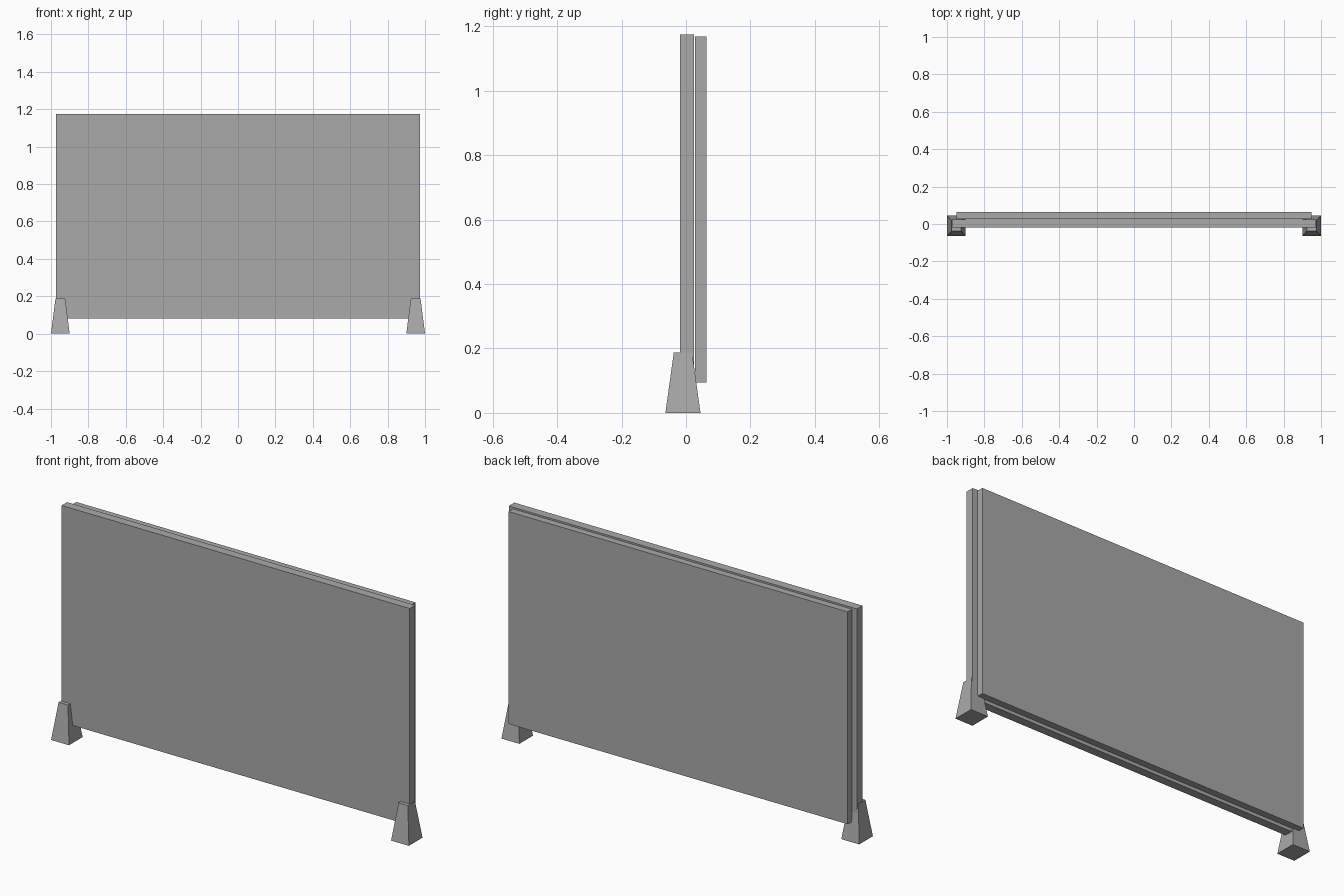
import bpy
import bmesh

default_cube = bpy.data.objects.get("Cube")
if default_cube:
    bpy.data.objects.remove(default_cube, do_unlink=True)

# Single flat grey
grey = bpy.data.materials.new("plain_grey")
grey.use_nodes = True
colour = (0.4, 0.4, 0.4, 1)
grey.diffuse_color = colour
grey.node_tree.nodes["Principled BSDF"].inputs["Base Color"].default_value = colour


def block(name, low, high, taper_x=0, taper_y=0):
    """Box between two corners; its top is inset by the tapers."""
    bm = bmesh.new()
    bmesh.ops.create_cube(bm, size=1)
    for v in bm.verts:
        inset = (taper_x, taper_y, 0) if v.co.z > 0 else (0, 0, 0)
        for i in range(3):
            side = 1 if v.co[i] > 0 else -1
            v.co[i] = (high[i] if side > 0 else low[i]) - side * inset[i]
    mesh = bpy.data.meshes.new(name)
    bm.to_mesh(mesh)
    bm.free()
    mesh.materials.append(grey)
    obj = bpy.data.objects.new(name, mesh)
    bpy.context.collection.objects.link(obj)
    return obj


# Main board and the slightly smaller board behind it
block("front_panel", (-0.973, -0.019, 0.08), (0.973, 0.025, 1.175))
block("back_panel", (-0.948, 0.028, 0.095), (0.948, 0.063, 1.168))

# Tapered feet gripping the lower corners
for name, x in (("left_foot", 0.95), ("right_foot", -0.95)):
    block(name, (x - 0.05, -0.064, 0), (x + 0.05, 0.045, 0.187), 0.024, 0.026)
